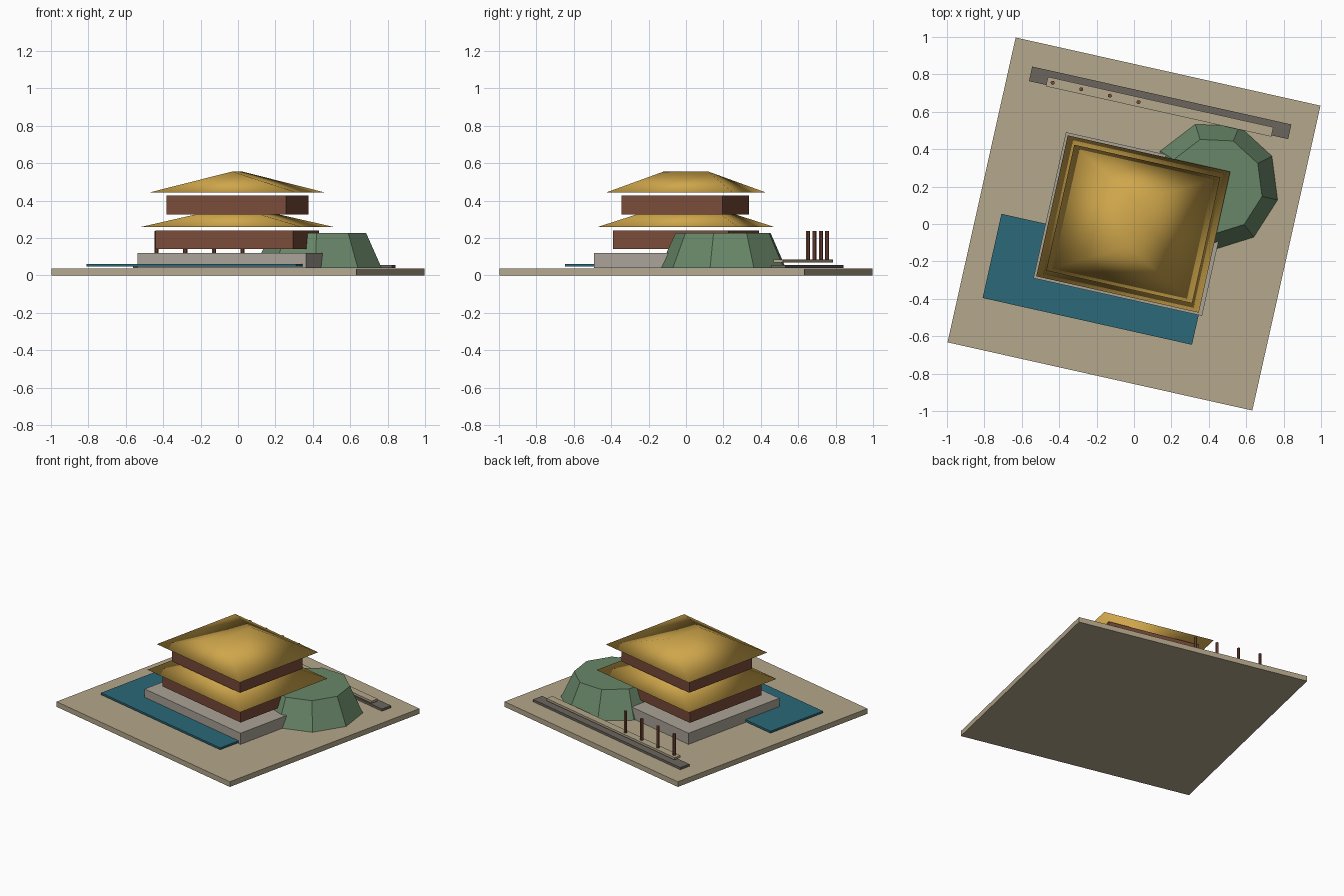
import bpy, bmesh, math
from mathutils import Matrix, Vector

if "Cube" in bpy.data.objects:
    bpy.data.objects.remove(bpy.data.objects["Cube"])

TURN = Matrix.Rotation(math.radians(-12.6), 4, 'Z')   # whole site is turned


def material(name, rgb):
    m = bpy.data.materials.new(name)
    m.diffuse_color = (*rgb, 1)
    m.use_nodes = True
    m.node_tree.nodes["Principled BSDF"].inputs["Base Color"].default_value = m.diffuse_color
    return m


SAND = material("sand", (0.46, 0.39, 0.26))
STONE = material("stone", (0.40, 0.36, 0.31))
DARK = material("dark_stone", (0.15, 0.13, 0.11))
WOOD = material("wood", (0.19, 0.07, 0.04))
GOLD = material("gold", (0.62, 0.38, 0.07))
WATER = material("water", (0.025, 0.14, 0.19))
GREEN = material("green", (0.14, 0.24, 0.14))


def finish(name, bm, mat, loc, smooth=False):
    bmesh.ops.recalc_face_normals(bm, faces=bm.faces)
    for f in bm.faces:
        f.smooth = smooth
    me = bpy.data.meshes.new(name)
    bm.to_mesh(me)
    bm.free()
    me.materials.append(mat)
    ob = bpy.data.objects.new(name, me)
    bpy.context.collection.objects.link(ob)
    ob.matrix_world = Matrix.Translation(Vector(loc)) @ TURN
    return ob


def slab(name, mat, x, y, width, depth, z0, z1):
    bm = bmesh.new()
    bmesh.ops.create_cube(bm, size=1)
    bmesh.ops.scale(bm, vec=(width, depth, z1 - z0), verts=bm.verts)
    finish(name, bm, mat, (x, y, (z0 + z1) / 2))


def frustum(name, mat, x, y, r0, r1, z0, z1, sides, spin=0, smooth=False):
    bm = bmesh.new()
    bmesh.ops.create_cone(bm, cap_ends=True, segments=sides, radius1=r0,
                          radius2=r1, depth=z1 - z0)
    bmesh.ops.rotate(bm, matrix=Matrix.Rotation(math.radians(spin), 3, 'Z'),
                     verts=bm.verts)
    return finish(name, bm, mat, (x, y, (z0 + z1) / 2), smooth)


def hip_roof(name, a, b, ridge, z0, z1):
    bm = bmesh.new()
    e = [bm.verts.new((sx * a, sy * b, 0))
         for sx, sy in ((-1, -1), (1, -1), (1, 1), (-1, 1))]
    s, n = (bm.verts.new((0, k * ridge, z1 - z0)) for k in (-1, 1))
    for f in ((e[0], e[1], s), (e[1], e[2], n, s), (e[2], e[3], n),
              (e[3], e[0], s, n), e[::-1]):
        bm.faces.new(f)
    finish(name, bm, GOLD, (-0.004, 0, z0), smooth=True)


# ground and pond
slab("ground", SAND, 0, 0, 1.67, 1.67, 0, 0.037)
pond = TURN @ Vector((-0.13, -0.332, 0))
slab("pond", WATER, pond.x, pond.y, 1.147, 0.461, 0.046, 0.06)

# pavilion: podium, two storeys, two hip roofs
slab("podium", STONE, 0, 0, 0.924, 0.80, 0.04, 0.12)
slab("lower_storey", WOOD, -0.005, 0, 0.754, 0.632, 0.14, 0.24)
hip_roof("lower_roof", 0.445, 0.386, 0.13, 0.258, 0.37)
slab("upper_storey", WOOD, -0.003, -0.003, 0.656, 0.552, 0.325, 0.427)
hip_roof("upper_roof", 0.40, 0.345, 0.122, 0.444, 0.555)

# planted mound
frustum("mound", GREEN, 0.431, 0.204, 0.345, 0.26, 0.04, 0.227, 9, 30)

# back walkway with deck and posts
slab("walkway", DARK, 0.14, 0.648, 1.42, 0.08, 0.04, 0.056)
slab("deck", SAND, 0.137, 0.627, 1.235, 0.052, 0.068, 0.084)
for i in range(4):
    frustum(f"post_{i + 1}", WOOD, -0.435 + 0.153 * i, 0.755 - 0.0345 * i,
            0.011, 0.011, 0.084, 0.237, 8)
